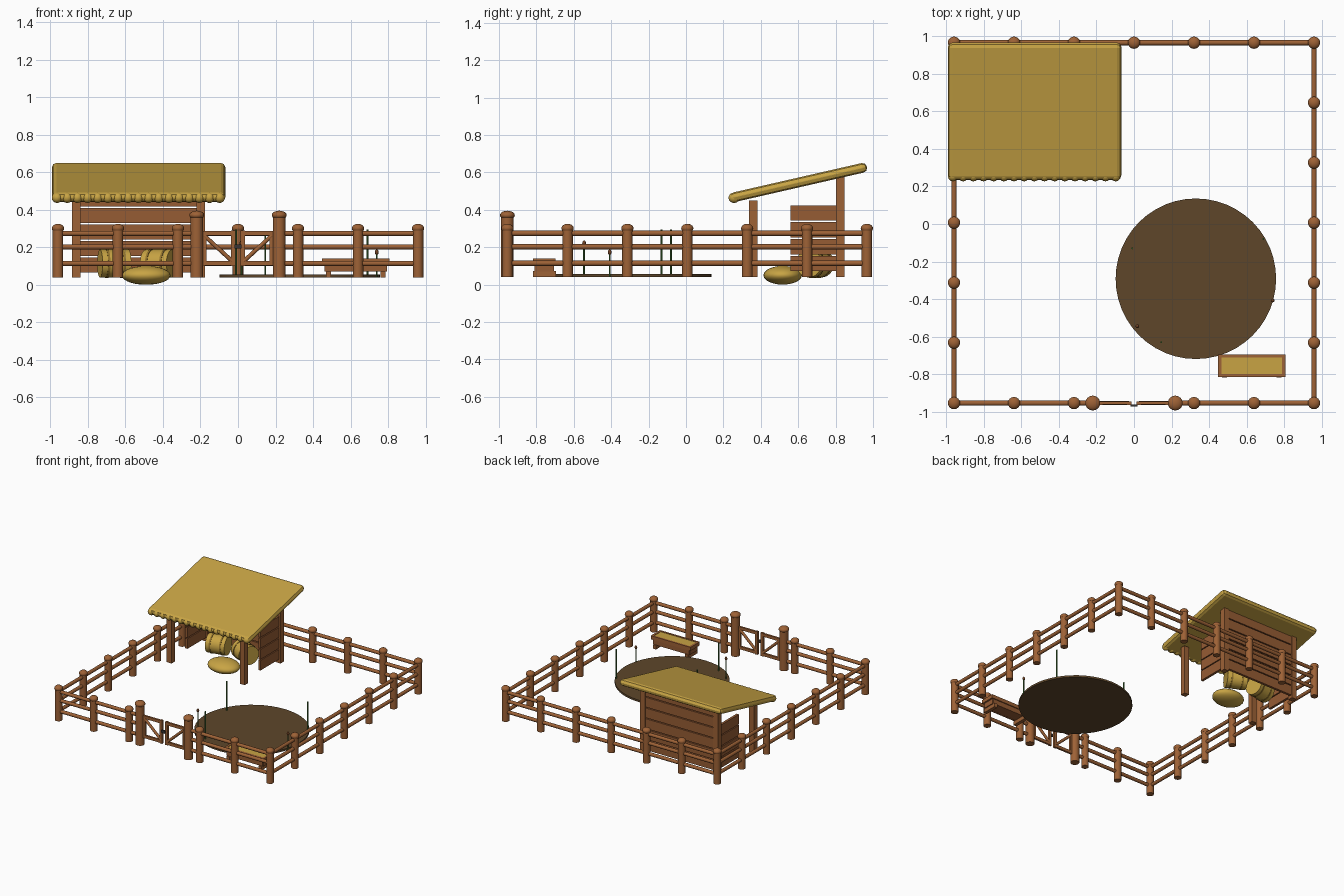
import bpy, math
from mathutils import Vector

if "Cube" in bpy.data.objects:
    bpy.data.objects.remove(bpy.data.objects["Cube"])


def lin(c):
    return c / 12.92 if c <= 0.04045 else ((c + 0.055) / 1.055) ** 2.4


def material(name, r, g, b):
    m = bpy.data.materials.new(name)
    m.diffuse_color = (lin(r / 255), lin(g / 255), lin(b / 255), 1)
    m.use_nodes = True
    m.node_tree.nodes["Principled BSDF"].inputs["Base Color"].default_value = m.diffuse_color
    return m


WOOD = material("fence wood", 158, 98, 54)
PLANK = material("plank wood", 150, 92, 52)
STRAW = material("straw", 200, 164, 68)
BAND = material("bale band", 150, 118, 45)
MUD = material("mud", 94, 70, 42)
REED = material("reed green", 68, 115, 52)
CATTAIL = material("cattail brown", 112, 66, 36)
IRON = material("iron", 55, 52, 50)


def finish(name, mat, smooth=False):
    o = bpy.context.object
    o.name = name
    o.data.materials.append(mat)
    if smooth:
        bpy.ops.object.shade_smooth_by_angle(angle=math.radians(40))
    return o


def box(name, mat, loc, size, rot=(0, 0, 0), bevel=0.0, segments=1):
    bpy.ops.mesh.primitive_cube_add(size=1, location=loc, rotation=rot)
    o = finish(name, mat)
    o.scale = size
    bpy.ops.object.transform_apply(location=False, rotation=False, scale=True)
    if bevel:
        b = o.modifiers.new("bevel", 'BEVEL')
        b.width, b.segments = bevel, segments
    return o


def rod(name, mat, a, b, r, sides=12):
    a, b = Vector(a), Vector(b)
    d = b - a
    bpy.ops.mesh.primitive_cylinder_add(vertices=sides, radius=r, depth=d.length, location=(a + b) / 2,
                                        rotation=d.to_track_quat('Z', 'Y').to_euler())
    return finish(name, mat, True)


def ball(name, mat, loc, radii, segs=16):
    bpy.ops.mesh.primitive_uv_sphere_add(segments=segs, ring_count=segs // 2 + 2, radius=1, location=loc)
    o = finish(name, mat, True)
    o.scale = radii
    return o


def post(name, x, y, top, r):
    rod(name, WOOD, (x, y, 0.04), (x, y, top - 0.022), r, 16)
    ball(name + "_cap", WOOD, (x, y, top - 0.024), (r * 1.17, r * 1.17, 0.024))


# Fence posts around the yard
E, FRONT, BACK, BASE = 0.96, -0.955, 0.967, 0.04
for i in range(7):
    t = -E + 0.32 * i
    post("back_post", t, BACK, 0.325, 0.028)
    if i != 3:
        post("front_post", t, FRONT, 0.325, 0.028)
    if 0 < i < 6:
        for s in (-1, 1):
            post("side_post", s * E, t + 0.007, 0.325, 0.028)

# Fence rails
RAILS = (0.114, 0.202, 0.274)
for z in RAILS:
    rod("back_rail", WOOD, (-E, BACK, z), (E, BACK, z), 0.014)
    for s in (-1, 1):
        rod("side_rail", WOOD, (s * E, FRONT, z), (s * E, BACK, z), 0.014)
        rod("front_rail", WOOD, (s * E, FRONT, z), (s * 0.22, FRONT, z), 0.014)

# Double gate with braces and a latch
for s in (-1, 1):
    post("gate_post", s * 0.22, FRONT, 0.395, 0.034)
    for z in (0.114, 0.274):
        box("gate_rail", WOOD, (s * 0.105, FRONT, z), (0.18, 0.016, 0.024))
    box("gate_stile", WOOD, (s * 0.025, FRONT, 0.194), (0.022, 0.018, 0.19))
    rod("gate_brace", WOOD, (s * 0.18, FRONT, 0.262), (s * 0.03, FRONT, 0.125), 0.011)
    box("gate_hinge_stile", WOOD, (s * 0.178, FRONT, 0.194), (0.018, 0.018, 0.18))
box("gate_latch", IRON, (0, FRONT - 0.013, 0.205), (0.035, 0.012, 0.022))

# Shed posts
SX = (-0.862, -0.198)
for x in SX:
    box("shed_front_post", WOOD, (x, 0.36, 0.245), (0.044, 0.044, 0.41))
    box("shed_back_post", WOOD, (x, 0.825, 0.31), (0.044, 0.044, 0.54))

# Shed back wall and side wall planks
for i in range(6):
    box("back_wall_plank", PLANK, (-0.53, 0.83, 0.105 + 0.088 * i), (0.68, 0.02, 0.08))
for x in SX:
    for i in range(4):
        box("side_wall_plank", PLANK, (x, 0.69, 0.113 + 0.09 * i), (0.02, 0.26, 0.082))

# Sloped thatch roof with a row of straw bundles along the eave
slope = math.atan2(0.160, 0.70)
box("thatch_roof", STRAW, (-0.53, 0.602, 0.546), (0.925, 0.75, 0.052), (slope, 0, 0), 0.024, 2)
for i in range(17):
    ball("eave_bundle", STRAW, (-0.965 + 0.0542 * i, 0.257, 0.464), (0.028, 0.03, 0.028), 12)

# Round straw bales with bands
for x, ang in ((-0.66, 0.2), (-0.42, -0.45)):
    c, d = Vector((x, 0.69, 0.113)), Vector((math.cos(ang), math.sin(ang), 0))
    rod("straw_bale", STRAW, c - d * 0.078, c + d * 0.078, 0.075, 24)
    for k in (-0.042, 0.042):
        rod("bale_band", BAND, c + d * (k - 0.006), c + d * (k + 0.006), 0.078, 24)

# Loose straw heap
ball("straw_heap", STRAW, (-0.49, 0.517, 0.05), (0.13, 0.103, 0.05), 24)

# Mud wallow
bpy.ops.mesh.primitive_cylinder_add(vertices=48, radius=0.428, depth=0.016, location=(0.33, -0.292, 0.048))
finish("mud_wallow", MUD, True)

# Reeds and cattails around the wallow
for x, y, top in ((0.69, -0.08, 0.295), (-0.01, -0.13, 0.295), (0.145, -0.63, 0.28)):
    rod("reed", REED, (x, y, BASE), (x, y, top), 0.005, 8)
for x, y, top in ((0.018, -0.545, 0.235), (0.74, -0.408, 0.187)):
    rod("cattail_stem", REED, (x, y, BASE), (x, y, top - 0.01), 0.005, 8)
    ball("cattail_head", CATTAIL, (x, y, top - 0.014), (0.01, 0.01, 0.015), 12)

# Feeding trough: floor, body, rim, feet and feed
TX, TY = 0.628, -0.757
box("trough_floor", PLANK, (TX, TY, 0.078), (0.32, 0.09, 0.014))
for s in (-1, 1):
    box("trough_side", PLANK, (TX, TY + s * 0.045, 0.095), (0.325, 0.014, 0.05))
    box("trough_end", PLANK, (TX + s * 0.16, TY, 0.095), (0.014, 0.095, 0.05))
    box("trough_rim_side", WOOD, (TX, TY + s * 0.052, 0.125), (0.36, 0.016, 0.03))
    box("trough_rim_end", WOOD, (TX + s * 0.171, TY, 0.125), (0.018, 0.115, 0.03))
    box("trough_foot", WOOD, (TX + s * 0.145, TY, 0.056), (0.028, 0.124, 0.032))
box("trough_feed", STRAW, (TX, TY, 0.112), (0.325, 0.09, 0.05))
